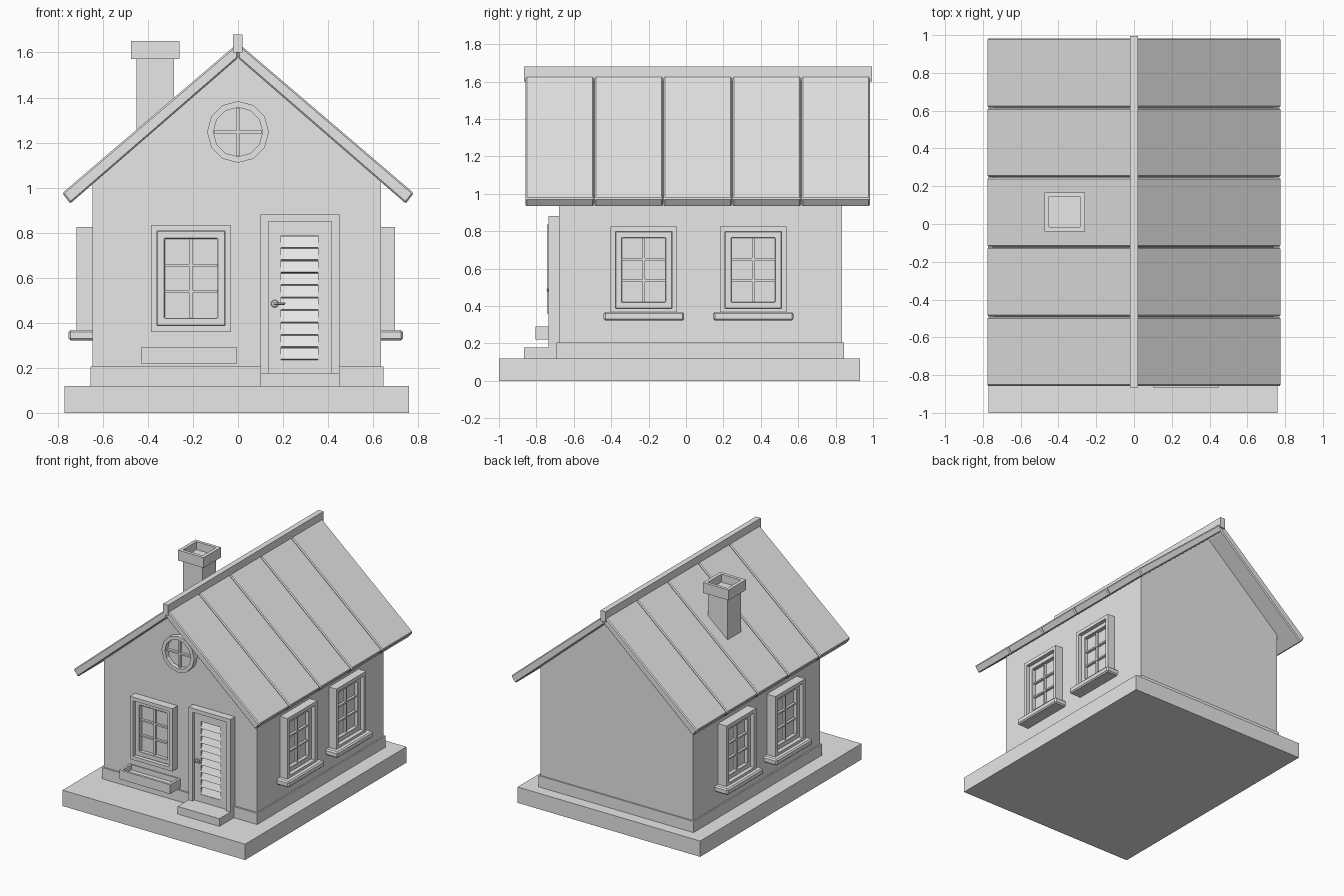
import bpy, bmesh, math
from mathutils import Matrix, Vector

old = bpy.data.objects.get("Cube")
if old:
    bpy.data.objects.remove(old, do_unlink=True)

grey = bpy.data.materials.new("plain_grey")
grey.use_nodes = True
grey.diffuse_color = (0.8, 0.8, 0.8, 1)
grey.node_tree.nodes["Principled BSDF"].inputs["Base Color"].default_value = (0.8, 0.8, 0.8, 1)


def finish(name, bm, matrix=None, bevel=0):
    if matrix:
        bm.transform(matrix)
    bmesh.ops.recalc_face_normals(bm, faces=bm.faces)
    mesh = bpy.data.meshes.new(name)
    bm.to_mesh(mesh)
    bm.free()
    mesh.materials.append(grey)
    obj = bpy.data.objects.new(name, mesh)
    bpy.context.collection.objects.link(obj)
    if bevel:
        mod = obj.modifiers.new("soft_edges", "BEVEL")
        mod.width = bevel
        mod.segments = 1
    return obj


def box(name, x, y, z, matrix=None, bevel=0):
    """Box from (min, max) pairs on each axis."""
    bm = bmesh.new()
    bmesh.ops.create_cube(bm, size=1)
    for v in bm.verts:
        v.co = Vector([(a + b) / 2 + c * (b - a) for (a, b), c in zip((x, y, z), v.co)])
    return finish(name, bm, matrix, bevel)


def prism(name, points, d0, d1, matrix=None, bevel=0):
    """Outline in the first two axes, extruded along the third."""
    bm = bmesh.new()
    face = bm.faces.new([bm.verts.new((u, v, d0)) for u, v in points])
    new = bmesh.ops.extrude_face_region(bm, geom=[face])["geom"]
    bmesh.ops.translate(bm, vec=(0, 0, d1 - d0),
                        verts=[g for g in new if isinstance(g, bmesh.types.BMVert)])
    return finish(name, bm, matrix, bevel)


def ring(name, outer, inner, d0, d1, matrix=None, bevel=0):
    """Frame between two outlines of equal point count."""
    bm = bmesh.new()
    loops = [[bm.verts.new((u, v, d)) for u, v in pts]
             for pts, d in ((outer, d0), (outer, d1), (inner, d1), (inner, d0))]
    n = len(outer)
    for k in range(4):
        a, b = loops[k], loops[(k + 1) % 4]
        for i in range(n):
            j = (i + 1) % n
            bm.faces.new((a[i], a[j], b[j], b[i]))
    return finish(name, bm, matrix, bevel)


def rect(u0, u1, v0, v1):
    return [(u0, v0), (u1, v0), (u1, v1), (u0, v1)]


def circle(u, v, r, n=12):
    return [(u + r * math.sin(math.tau * i / n), v + r * math.cos(math.tau * i / n))
            for i in range(n)]


# Wall planes: local (along, up, outward) to world
FRONT = Matrix(((1, 0, 0, 0), (0, 0, -1, -0.68), (0, 1, 0, 0), (0, 0, 0, 1)))
SIDES = {"left": Matrix(((0, 0, 1, 0.635), (1, 0, 0, 0), (0, 1, 0, 0), (0, 0, 0, 1))),
         "right": Matrix(((0, 0, -1, -0.655), (1, 0, 0, 0), (0, 1, 0, 0), (0, 0, 0, 1)))}


def window(name, u0, u1, v0, v1, m, depth=0.062):
    def inset(d):
        return rect(u0 + d, u1 - d, v0 + d, v1 - d)
    ring(name + "_frame", inset(0), inset(0.027), -0.02, depth, m)
    ring(name + "_sash", inset(0.027), inset(0.062), -0.02, 0.035, m, 0.003)
    box(name + "_pane", (u0 + 0.05, u1 - 0.05), (v0 + 0.05, v1 - 0.05), (-0.01, 0.006), m)
    mid, low, high = (u0 + u1) / 2, v0 + 0.062, v1 - 0.062
    box(name + "_upright_bar", (mid - 0.007, mid + 0.007), (low, high), (0, 0.022), m)
    for k in (1, 2):
        h = low + (high - low) * k / 3
        box(f"{name}_cross_bar_{k}", (u0 + 0.06, u1 - 0.06), (h - 0.006, h + 0.006), (0, 0.024), m)


# Ground slab, plinth and gabled walls
box("ground_slab", (-0.77, 0.76), (-1, 0.93), (0, 0.12))
box("plinth", (-0.655, 0.645), (-0.692, 0.845), (0.11, 0.205))
prism("walls", [(-0.645, 0.15), (0.635, 0.15), (0.635, 1.03), (0, 1.58), (-0.645, 1.02)],
      -1.515, 0, FRONT)

# Roof: five bevelled panels on each slope over a thin underlay
UP = Matrix(((1, 0, 0, 0), (0, 0, 1, 0), (0, 1, 0, 0), (0, 0, 0, 1)))
for side, s in (("left", 1), ("right", -1)):
    slab = [(0, 1.642), (s * 0.78, 0.976), (s * 0.745, 0.929), (0, 1.575)]
    for i in range(5):
        start = -0.86 + i * 0.369
        prism(f"{side}_roof_panel_{i + 1}", slab, start + 0.002, start + 0.367, UP, 0.007)
    core = [(0, 1.622), (s * 0.74, 0.99), (s * 0.725, 0.96), (0, 1.59)]
    prism(f"{side}_roof_underlay", core, -0.85, 0.975, UP)
box("ridge_beam", (-0.022, 0.02), (-0.865, 0.995), (1.6, 1.68))

# Chimney with hollow cap
box("chimney_stack", (-0.45, -0.285), (-0.015, 0.145), (1.15, 1.59))
ring("chimney_cap", rect(-0.475, -0.26, -0.04, 0.168), rect(-0.45, -0.285, -0.015, 0.145),
     1.572, 1.65)

# Side windows with sills
for side, m in SIDES.items():
    for i, y in enumerate((-0.225, 0.36)):
        name = f"{side}_window_{i + 1}"
        window(name, y - 0.178, y + 0.178, 0.36, 0.826, m)
        box(name + "_sill", (y - 0.215, y + 0.215), (0.322, 0.368), (-0.02, 0.097), m, 0.009)

# Front window and planter trough
window("front_window", -0.387, -0.03, 0.36, 0.835, FRONT)
trough = rect(-0.43, -0.005, -0.805, -0.67)
ring("planter_rim", trough, rect(-0.412, -0.023, -0.787, -0.688), 0.22, 0.29)
prism("planter_floor", trough, 0.22, 0.25)

# Round gable window
ring("round_window_frame", circle(0, 1.247, 0.137), circle(0, 1.247, 0.109), -0.02, 0.04, FRONT)
prism("round_window_pane", circle(0, 1.247, 0.115), -0.01, 0.006, FRONT)
box("round_window_upright_bar", (-0.006, 0.006), (1.14, 1.354), (0, 0.024), FRONT)
box("round_window_cross_bar", (-0.107, 0.107), (1.241, 1.253), (0, 0.026), FRONT)

# Door: frame, leaf with louvre opening, tilted slats
jamb = [(0.1, 0.175), (0.1, 0.88), (0.45, 0.88), (0.45, 0.175),
        (0.415, 0.175), (0.415, 0.85), (0.135, 0.85), (0.135, 0.175)]
prism("door_frame", jamb, -0.02, 0.055, FRONT)
ring("door_leaf", rect(0.135, 0.415, 0.175, 0.85), rect(0.19, 0.355, 0.235, 0.787),
     -0.01, 0.034, FRONT)
box("door_backing", (0.18, 0.365), (0.225, 0.797), (-0.01, 0.008), FRONT)
for i in range(10):
    tilt = (FRONT @ Matrix.Translation((0.2725, 0.262 + i * 0.0552, 0.022))
            @ Matrix.Rotation(math.radians(-22), 4, "X"))
    box(f"door_slat_{i + 1}", (-0.0825, 0.0825), (-0.027, 0.027), (-0.004, 0.004), tilt)

# Door handle
prism("handle_rose", circle(0.163, 0.485, 0.017, 16), 0.03, 0.044, FRONT, 0.003)
prism("handle_stem", circle(0.163, 0.485, 0.008, 12), 0.04, 0.064, FRONT)
box("handle_lever", (0.157, 0.21), (0.48, 0.49), (0.055, 0.065), FRONT, 0.003)

# Door step
box("door_step", (0.1, 0.45), (-0.865, -0.67), (0.115, 0.178))
